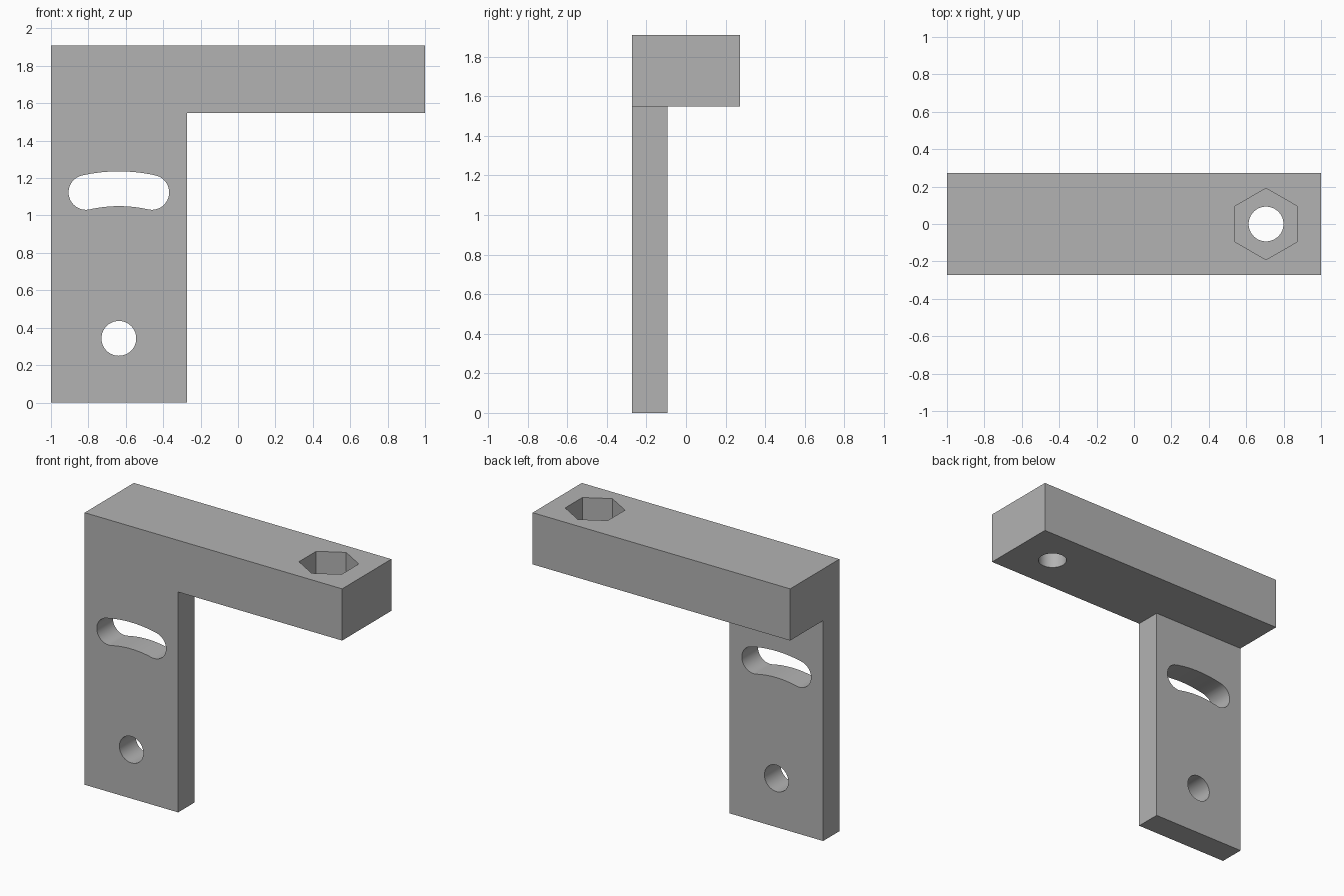
import bpy
import bmesh
from math import sin, cos, pi, asin

cube = bpy.data.objects.get("Cube")
if cube:
    bpy.data.objects.remove(cube, do_unlink=True)

grey = bpy.data.materials.new("plain grey")
grey.use_nodes = True
COLOUR = (0.45, 0.45, 0.45, 1)
grey.diffuse_color = COLOUR
grey.node_tree.nodes["Principled BSDF"].inputs["Base Color"].default_value = COLOUR


def prism(name, outline, place, start, end):
    """Extrude a 2D outline; place(u, v, d) maps it into space."""
    bm = bmesh.new()
    face = bm.faces.new([bm.verts.new(place(u, v, start)) for u, v in outline])
    new = bmesh.ops.extrude_face_region(bm, geom=[face])["geom"]
    for vert in [g for g in new if isinstance(g, bmesh.types.BMVert)]:
        i = min(range(len(outline)),
                key=lambda k: (vert.co - type(vert.co)(place(*outline[k], start))).length)
        vert.co = place(*outline[i], end)
    bmesh.ops.recalc_face_normals(bm, faces=bm.faces)
    mesh = bpy.data.meshes.new(name)
    bm.to_mesh(mesh)
    bm.free()
    mesh.materials.append(grey)
    obj = bpy.data.objects.new(name, mesh)
    bpy.context.collection.objects.link(obj)
    return obj


def along_y(u, v, d):
    return (u, d, v)


def along_z(u, v, d):
    return (u, v, d)


def arc(cx, cy, r, a0, a1, n):
    return [(cx + r * cos(a0 + (a1 - a0) * i / n), cy + r * sin(a0 + (a1 - a0) * i / n))
            for i in range(n + 1)]


def circle(cx, cy, r, n, turn=0):
    return arc(cx, cy, r, turn, turn + 2 * pi, n)[:-1]


def rect(x0, x1, y0, y1):
    return [(x0, y0), (x1, y0), (x1, y1), (x0, y1)]


def combine(target, other, operation):
    mod = target.modifiers.new(operation.lower(), 'BOOLEAN')
    mod.operation, mod.object, mod.solver = operation, other, 'EXACT'
    bpy.context.view_layer.objects.active = target
    bpy.ops.object.modifier_apply(modifier=mod.name)
    bpy.data.objects.remove(other, do_unlink=True)


# Main dimensions
HALF_DEPTH, LEG_BACK, LEG_RIGHT = 0.273, -0.093, -0.274
ARM_BOTTOM, TOP = 1.547, 1.91
HOLE_X, HOLE_Z, HOLE_R = -0.637, 0.343, 0.093
NUT_X, NUT_DEPTH = 0.706, 0.182

# Horizontal arm joined to the thinner upright plate
bracket = prism("bracket", rect(-1, 1, -HALF_DEPTH, HALF_DEPTH), along_z, ARM_BOTTOM, TOP)
leg = prism("upright_plate", rect(-1, LEG_RIGHT, 0, ARM_BOTTOM + 0.1),
            along_y, -HALF_DEPTH, LEG_BACK)
combine(bracket, leg, 'UNION')

# Round pivot hole in the plate
combine(bracket, prism("pivot_hole", circle(HOLE_X, HOLE_Z, HOLE_R, 64), along_y, -0.4, 0),
        'DIFFERENCE')

# Curved adjustment slot, centred on the pivot hole
SWING = 0.8
half = asin(0.176 / SWING)
a, b = pi / 2 - half, pi / 2 + half
slot = arc(HOLE_X, HOLE_Z, SWING + HOLE_R, a, b, 16)
slot += arc(HOLE_X + SWING * cos(b), HOLE_Z + SWING * sin(b), HOLE_R, b, b + pi, 24)[1:]
slot += arc(HOLE_X, HOLE_Z, SWING - HOLE_R, b, a, 16)[1:]
slot += arc(HOLE_X + SWING * cos(a), HOLE_Z + SWING * sin(a), HOLE_R, a + pi, a + 2 * pi, 24)[1:-1]
combine(bracket, prism("curved_slot", slot, along_y, -0.4, 0), 'DIFFERENCE')

# Bolt hole through the arm with a hexagonal nut pocket on top
combine(bracket, prism("bolt_hole", circle(NUT_X, 0, HOLE_R, 64), along_z, 1.4, 2), 'DIFFERENCE')
combine(bracket, prism("nut_pocket", circle(NUT_X, 0, 0.191, 6, pi / 2), along_z,
                       TOP - NUT_DEPTH, 2), 'DIFFERENCE')

# Smooth hole walls, crisp edges elsewhere
bpy.ops.object.select_all(action='DESELECT')
bracket.select_set(True)
bpy.context.view_layer.objects.active = bracket
bpy.ops.object.shade_smooth_by_angle(angle=pi / 6)
